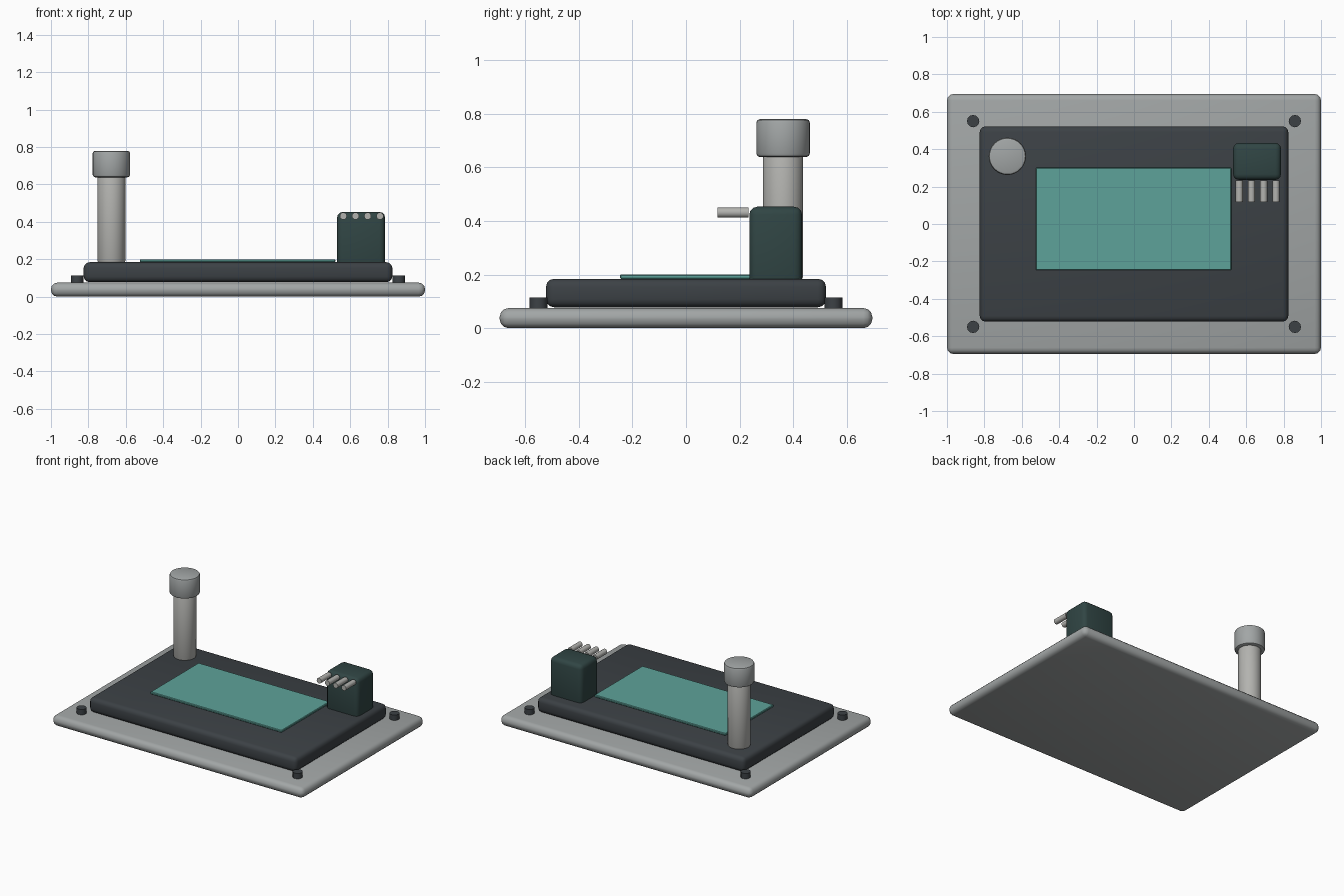
import bpy
from math import pi, radians

if "Cube" in bpy.data.objects:
    bpy.data.objects.remove(bpy.data.objects["Cube"])


def material(name, rgb):
    m = bpy.data.materials.new(name)
    m.diffuse_color = (*rgb, 1)
    m.use_nodes = True
    m.node_tree.nodes["Principled BSDF"].inputs["Base Color"].default_value = m.diffuse_color
    return m


metal = material("metal", (0.36, 0.38, 0.38))
pale = material("pale_metal", (0.45, 0.45, 0.43))
dark = material("dark_casing", (0.045, 0.053, 0.06))
green = material("dark_green", (0.03, 0.06, 0.058))
teal = material("teal", (0.11, 0.36, 0.32))


def finish(ob, name, mat, bevel, segments):
    ob.name = name
    ob.data.materials.append(mat)
    if bevel:
        mod = ob.modifiers.new("Bevel", 'BEVEL')
        mod.width = bevel
        mod.segments = segments
        mod.limit_method = 'ANGLE'
        mod.angle_limit = radians(50)
        bpy.ops.object.modifier_apply(modifier=mod.name)
    bpy.ops.object.shade_smooth_by_angle(angle=radians(35))
    return ob


def box(name, x, y, z, mat, bevel=0, segments=3):
    """Box from (min, max) pairs on each axis."""
    bpy.ops.mesh.primitive_cube_add(size=1, location=[(a + b) / 2 for a, b in (x, y, z)])
    ob = bpy.context.object
    ob.scale = [b - a for a, b in (x, y, z)]
    bpy.ops.object.transform_apply(location=False, rotation=False, scale=True)
    return finish(ob, name, mat, bevel, segments)


def rod(name, centre, radius, length, mat, sides=32, bevel=0, rot=(0, 0, 0)):
    bpy.ops.mesh.primitive_cylinder_add(vertices=sides, radius=radius, depth=length,
                                        location=centre, rotation=rot)
    return finish(bpy.context.object, name, mat, bevel, 2)


# Base plate, raised casing and inset panel
box("base_plate", (-1, 1), (-0.695, 0.695), (0, 0.075), metal, 0.034)
box("casing", (-0.825, 0.825), (-0.522, 0.522), (0.078, 0.184), dark, 0.03)
box("top_panel", (-0.525, 0.52), (-0.247, 0.301), (0.184, 0.2), teal, 0.004, 1)

# Corner bolts
for sx in (-1, 1):
    for sy in (-1, 1):
        rod("corner_bolt", (sx * 0.86, sy * 0.55, 0.094), 0.033, 0.04, dark, 12)

# Upright post with cap
rod("post", (-0.677, 0.362, 0.414), 0.075, 0.46, pale, bevel=0.008)
rod("post_cap", (-0.677, 0.362, 0.709), 0.1, 0.142, metal, bevel=0.014)

# Connector block with a row of pins
box("connector_block", (0.53, 0.786), (0.236, 0.433), (0.15, 0.453), green, 0.03)
for i in range(4):
    rod("connector_pin", (0.563 + 0.0653 * i, 0.175, 0.431), 0.019, 0.115, pale, 16,
        rot=(pi / 2, 0, 0))
